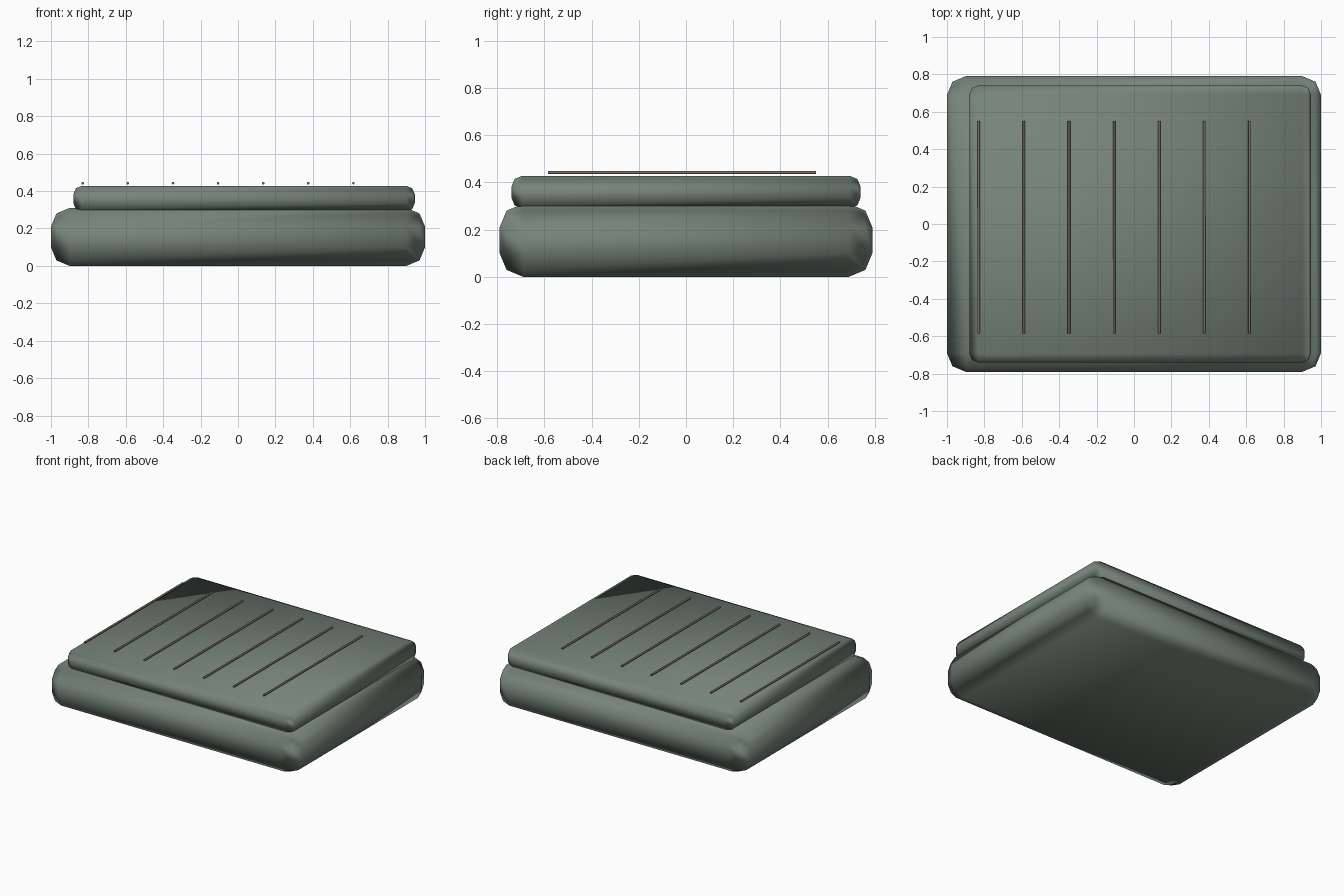
import bpy, math

if "Cube" in bpy.data.objects:
    bpy.data.objects.remove(bpy.data.objects["Cube"])


def material(name, rgb):
    m = bpy.data.materials.new(name)
    m.diffuse_color = (*rgb, 1)
    m.use_nodes = True
    m.node_tree.nodes["Principled BSDF"].inputs["Base Color"].default_value = m.diffuse_color
    return m


green = material("sage_green", (0.18, 0.23, 0.195))
brown = material("brown", (0.20, 0.15, 0.12))


def rounded_box(name, lo, hi, radius, segments, mat):
    """Box between two corners with all edges rounded."""
    bpy.ops.mesh.primitive_cube_add(
        size=1, location=[(a + b) / 2 for a, b in zip(lo, hi)])
    ob = bpy.context.object
    ob.name = name
    ob.scale = [b - a for a, b in zip(lo, hi)]
    bpy.ops.object.transform_apply(location=False, rotation=False, scale=True)
    bevel = ob.modifiers.new("round_edges", 'BEVEL')
    bevel.width = radius
    bevel.segments = segments
    bevel.harden_normals = True
    bpy.ops.object.modifier_apply(modifier=bevel.name)
    bpy.ops.object.shade_smooth_by_angle(angle=math.radians(60))
    ob.data.materials.append(mat)
    return ob


# Thick rounded base and thinner slab on top, slightly off centre
rounded_box("base", (-1, -0.79, 0), (1, 0.79, 0.31), 0.10, 2, green)
rounded_box("top_slab", (-0.88, -0.74, 0.29), (0.945, 0.74, 0.428), 0.045, 2, green)

# Row of thin rods just above the slab
y0, y1 = -0.585, 0.552
for i in range(7):
    bpy.ops.mesh.primitive_cylinder_add(
        vertices=8, radius=0.007, depth=y1 - y0,
        location=(-0.83 + i * 0.2412, (y0 + y1) / 2, 0.442),
        rotation=(math.pi / 2, 0, 0))
    rod = bpy.context.object
    rod.name = f"rod_{i + 1}"
    bpy.ops.object.shade_smooth_by_angle(angle=math.radians(50))
    rod.data.materials.append(brown)
